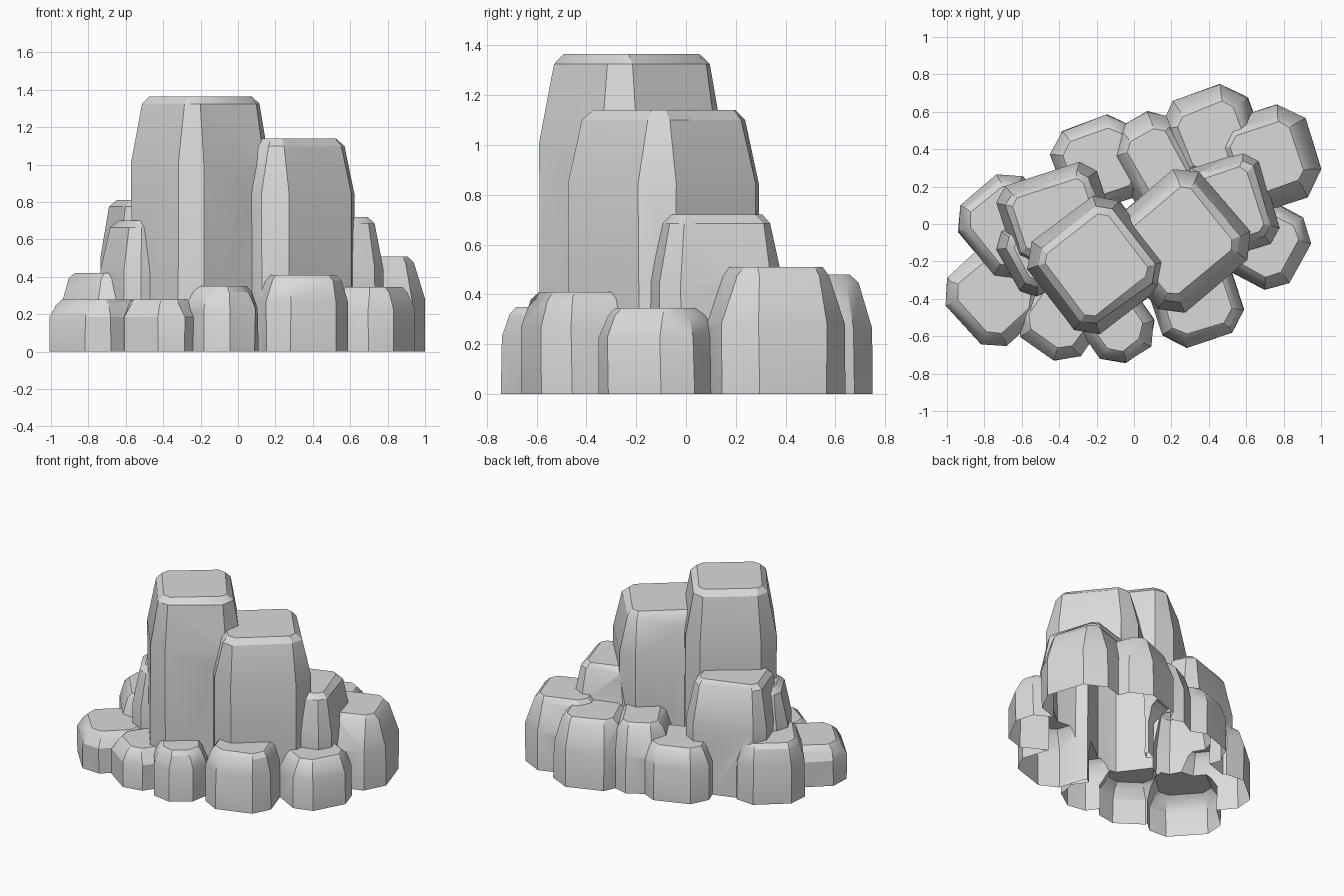
import bpy, bmesh, math, random
from mathutils import Matrix

random.seed(4)
cube = bpy.data.objects.get("Cube")
if cube:
    bpy.data.objects.remove(cube, do_unlink=True)

stone = bpy.data.materials.new("grey_stone")
stone.use_nodes = True
stone.diffuse_color = (0.7, 0.7, 0.7, 1)
bsdf = stone.node_tree.nodes["Principled BSDF"]
bsdf.inputs["Base Color"].default_value = stone.diffuse_color
bsdf.inputs["Roughness"].default_value = 0.9


def ring(bm, w, d, c, z, wobble):
    """One octagonal ring: a rectangle with cut corners."""
    a, b = w / 2, d / 2
    c = min(c, 0.7 * a, 0.7 * b)
    pts = [(a, c - b), (a, b - c), (a - c, b), (c - a, b),
           (-a, b - c), (-a, c - b), (c - a, -b), (a - c, -b)]
    return [bm.verts.new((x + random.uniform(-wobble, wobble),
                          y + random.uniform(-wobble, wobble), z)) for x, y in pts]


def rock(name, x, y, w, d, h, angle, cut, shoulder, rim, lean):
    """Boulder: upright wall, leaning shoulder, bevelled rim and flat top."""
    bm = bmesh.new()
    depth = -0.05 - random.uniform(0, 0.04)
    layers = [(depth, 0, 0), (shoulder * h, 0, 0.006),
              (h - rim, lean, 0.006), (h, lean + rim, 0.005)]
    rings = [ring(bm, w - 2 * i, d - 2 * i, cut * (1 - 6.5 * i), z, j)
             for z, i, j in layers]
    for low, high in zip(rings, rings[1:]):
        for k in range(8):
            n = (k + 1) % 8
            bm.faces.new((low[k], low[n], high[n], high[k]))
    bm.faces.new(rings[0][::-1])
    bm.faces.new(rings[-1])
    bmesh.ops.triangulate(bm, faces=[f for f in bm.faces if len(f.verts) == 4])
    bm.transform(Matrix.Translation((x, y, 0)) @ Matrix.Rotation(math.radians(angle), 4, 'Z'))
    mesh = bpy.data.meshes.new(name)
    bm.to_mesh(mesh)
    bm.free()
    mesh.materials.append(stone)
    ob = bpy.data.objects.new(name, mesh)
    bpy.context.scene.collection.objects.link(ob)
    return ob


# name, x, y, width, depth, height, angle
towers = [
    ("tall_tower", -.2, -.22, .61, .61, 1.365, 37),
    ("second_tower", .24, -.09, .64, .62, 1.14, 40),
]
middle = [
    ("left_shoulder", -.42, .045, .56, .46, .81, 18),
    ("left_ledge", -.55, -.18, .4, .28, .7, -62),
    ("right_shoulder", .52, .1, .43, .52, .72, 17),
]
base = [
    ("left_rock", -.67, -.01, .46, .5, .42, 40),
    ("front_left_rock", -.75, -.39, .48, .44, .28, -48),
    ("front_rock", -.385, -.48, .42, .46, .28, -35),
    ("front_middle_rock", -.11, -.51, .36, .46, .35, 35),
    ("front_right_rock", .315, -.355, .46, .56, .41, 18),
    ("right_rock", .686, -.097, .44, .46, .345, 62),
    ("back_left_rock", -.185, .325, .46, .46, .38, 20),
]
back = [
    ("back_right_rock", .71, .35, .52, .52, .51, 18),
    ("back_rock", .42, .47, .5, .5, .48, 20),
    ("back_middle_rock", .125, .335, .42, .52, .48, 30),
]
rocks = [rock(*t, .1, .74, .04, .055) for t in towers]
rocks += [rock(*t, .07, .62, .035, .045) for t in middle]
rocks += [rock(*t, .1, .66, .03, .035) for t in base]
rocks += [rock(*t, .12, .55, .035, .06) for t in back]

# Fuse all boulders into one shell
cluster = rocks[0]
for other in rocks[1:]:
    mod = cluster.modifiers.new("fuse", 'BOOLEAN')
    mod.operation = 'UNION'
    mod.solver = 'EXACT'
    mod.object = other
depsgraph = bpy.context.evaluated_depsgraph_get()
fused = bpy.data.meshes.new_from_object(cluster.evaluated_get(depsgraph))
cluster.modifiers.clear()
cluster.data = fused
cluster.name = fused.name = "rock_cluster"
for other in rocks[1:]:
    bpy.data.objects.remove(other, do_unlink=True)

# Trim level with the ground, leaving the underside open
bm = bmesh.new()
bm.from_mesh(fused)
bmesh.ops.bisect_plane(bm, geom=bm.verts[:] + bm.edges[:] + bm.faces[:],
                       plane_co=(0, 0, 0), plane_no=(0, 0, 1), clear_inner=True)
bm.to_mesh(fused)
bm.free()

# Soft facets with crisp creases
bpy.ops.object.select_all(action='DESELECT')
cluster.select_set(True)
bpy.context.view_layer.objects.active = cluster
bpy.ops.object.shade_smooth_by_angle(angle=math.radians(30))
